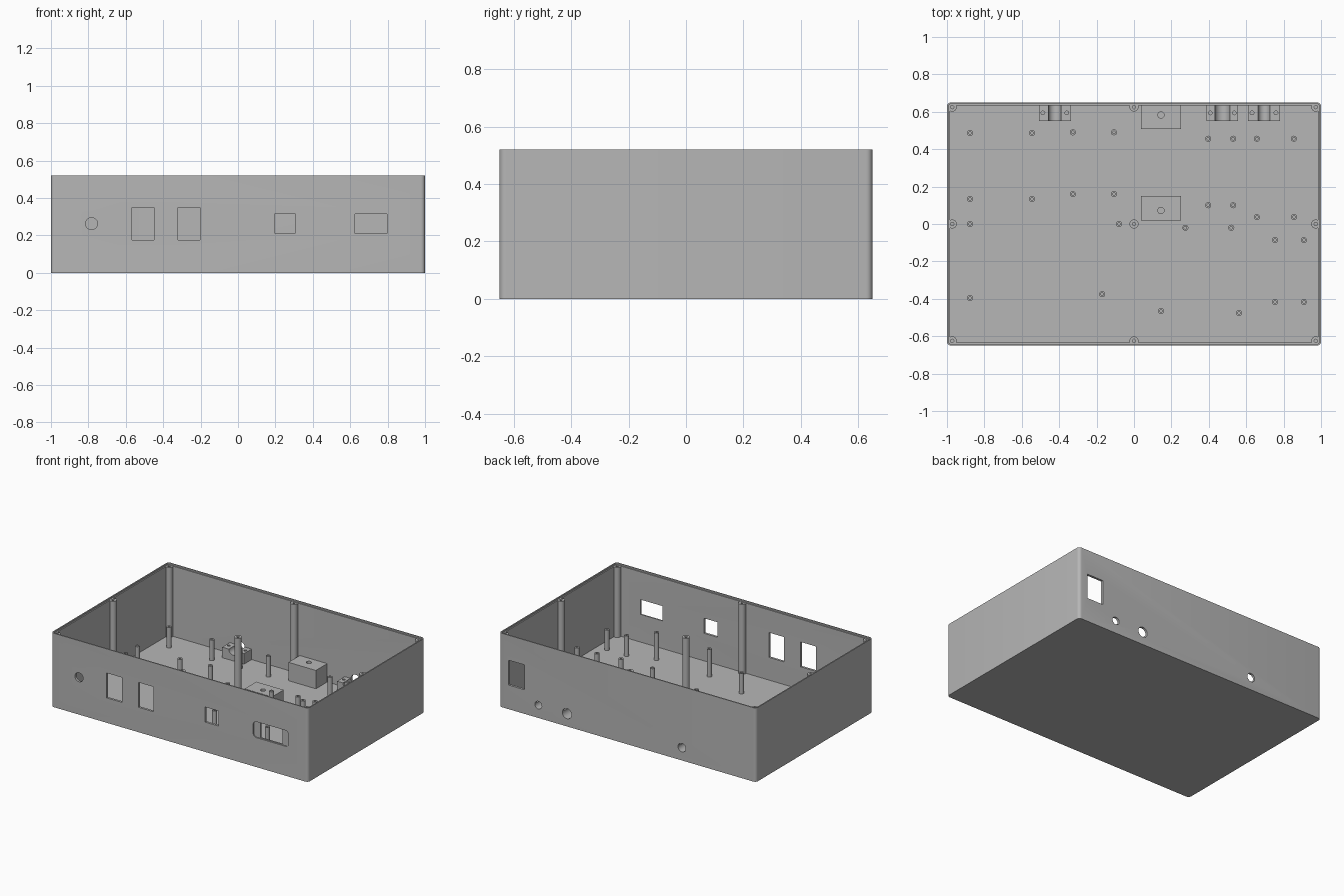
import bpy, bmesh, math
from mathutils import Matrix

cube = bpy.data.objects.get("Cube")
if cube:
    bpy.data.objects.remove(cube)

GREY = bpy.data.materials.new("plain_grey")
GREY.use_nodes = True
GREY.diffuse_color = (0.47, 0.47, 0.47, 1)
GREY.node_tree.nodes["Principled BSDF"].inputs["Base Color"].default_value = GREY.diffuse_color

HX, HY, HZ = 1.0, 0.65, 0.52      # case half width, half depth, height
WALL, FLOOR, LEDGE = 0.016, 0.016, 0.51


def circle(r, z, n=24):
    return [(r * math.cos(2 * math.pi * i / n), r * math.sin(2 * math.pi * i / n), z) for i in range(n)]


def rounded(hx, hy, r, z, n=6):
    """Rounded rectangle outline."""
    pts = []
    for k, (sx, sy) in enumerate([(1, 1), (-1, 1), (-1, -1), (1, -1)]):
        for i in range(n + 1):
            a = math.pi / 2 * (k + i / n)
            pts.append((sx * (hx - r) + r * math.cos(a), sy * (hy - r) + r * math.sin(a), z))
    return pts


def rect(hx, hy, z):
    return [(hx, hy, z), (-hx, hy, z), (-hx, -hy, z), (hx, -hy, z)]


def loft(name, rings, loc=(0, 0, 0), upright=False):
    """Skin a stack of outlines, closed at both ends."""
    bm = bmesh.new()
    loops = [[bm.verts.new(p) for p in ring] for ring in rings]
    for a, b in zip(loops, loops[1:]):
        for i in range(len(a)):
            j = (i + 1) % len(a)
            bm.faces.new((a[i], a[j], b[j], b[i]))
    bm.faces.new(loops[0][::-1])
    bm.faces.new(loops[-1])
    if upright:
        bm.transform(Matrix.Rotation(math.pi / 2, 4, "X"))
    bm.transform(Matrix.Translation(loc))
    bmesh.ops.recalc_face_normals(bm, faces=bm.faces)
    mesh = bpy.data.meshes.new(name)
    bm.to_mesh(mesh)
    bm.free()
    obj = bpy.data.objects.new(name, mesh)
    bpy.context.scene.collection.objects.link(obj)
    mesh.materials.append(GREY)
    return finish(obj)


def finish(obj):
    obj.data.shade_smooth()
    obj.data.set_sharp_from_angle(angle=math.radians(35))
    return obj


def cut(obj, cutters):
    """Subtract the cutters, then discard them."""
    for c in cutters:
        c.hide_render = True
        mod = obj.modifiers.new("cut", "BOOLEAN")
        mod.operation, mod.solver, mod.object = "DIFFERENCE", "EXACT", c
    graph = bpy.context.evaluated_depsgraph_get()
    mesh = bpy.data.meshes.new_from_object(obj.evaluated_get(graph))
    obj.modifiers.clear()
    obj.data = mesh
    for c in cutters:
        bpy.data.objects.remove(c)
    return finish(obj)


def opening(x, y, z, outline, depth=0.1):
    """Cutter running along y through a wall."""
    return loft("opening_cutter", [outline(-depth / 2), outline(depth / 2)], (x, y, z), upright=True)


def post(name, x, y, r, bore, top, depth):
    z0 = FLOOR / 2
    return loft(name, [circle(r, z0), circle(r, top), circle(bore, top), circle(bore, top - depth)], (x, y, 0))


# Open case with a stepped rim
case = loft("case", [
    rounded(HX, HY, 0.022, 0),
    rounded(HX, HY, 0.022, HZ),
    rounded(HX - WALL / 2, HY - WALL / 2, 0.014, HZ),
    rounded(HX - WALL / 2, HY - WALL / 2, 0.014, LEDGE),
    rounded(HX - WALL, HY - WALL, 0.006, LEDGE),
    rounded(HX - WALL, HY - WALL, 0.006, FLOOR)])

# Openings in the front and back walls
window = lambda z: rect(0.059, 0.0875, z)
jack_z = 0.09
jacks = [(-0.423, 0.030), (0.472, 0.036), (0.695, 0.027)]
cutters = [
    opening(-0.783, -HY, 0.263, lambda z: circle(0.032, z, 32)),
    opening(-0.508, -HY, 0.263, window),
    opening(-0.261, -HY, 0.263, window),
    opening(0.252, -HY, 0.263, lambda z: rect(0.053, 0.053, z)),
    opening(0.711, -HY, 0.263, lambda z: rounded(0.138, 0.056, 0.025, z), 0.016),
    opening(0.711, -HY, 0.263, lambda z: rect(0.086, 0.052, z)),
    opening(0.866, HY, 0.257, lambda z: rect(0.063, 0.0875, z)),
]
cutters += [opening(x, HY, jack_z, lambda z, r=r: circle(r, z, 32)) for x, r in jacks]
cut(case, cutters)

# Tall lid posts: corners, edge middles and centre
for x in (-0.972, 0, 0.972):
    for y in (-0.625, 0, 0.625):
        post("lid_post", x, y, 0.024, 0.009, LEDGE - 0.001, 0.12)

# Board standoffs, grouped by board
boards = [
    ((-0.877, -0.545), (0.487, 0.134)),
    ((-0.327, -0.107), (0.49, 0.16)),
    ((0.397, 0.53), (0.456, 0.10)),
    ((0.657, 0.855), (0.456, 0.037)),
    ((0.754, 0.908), (-0.086, -0.417)),
]
spots = [(x, y) for xs, ys in boards for x in xs for y in ys]
spots += [(-0.877, 0), (-0.08, 0), (-0.877, -0.396), (-0.17, -0.375)]
for x, y in spots:
    post("standoff", x, y, 0.016, 0.007, 0.16, 0.08)
for x, y in [(0.275, -0.02), (0.52, -0.02), (0.144, -0.465), (0.562, -0.476)]:
    post("tall_standoff", x, y, 0.016, 0.007, 0.21, 0.08)


# Solid mounting blocks with a screw hole
def block(y0, y1, hole_y):
    hx, hy, top = 0.107, (y1 - y0) / 2, 0.145
    obj = loft("mounting_block", [rect(hx, hy, FLOOR / 2), rect(hx, hy, top)], (0.144, (y0 + y1) / 2, 0))
    cut(obj, [loft("screw_cutter", [circle(0.017, 0.06), circle(0.017, 0.2)], (0.144, hole_y, 0))])


block(0.508, HY - WALL / 2, 0.583)
block(0.02, 0.15, 0.072)

# Cradles with a round trough behind each jack hole
for x, r in jacks:
    hx, y0, y1 = 0.085, 0.55, HY - WALL / 2
    r += 0.004
    arc = [(-r * math.cos(math.pi * i / 16), -r * math.sin(math.pi * i / 16)) for i in range(17)]
    base = FLOOR / 2 - jack_z
    profile = [(-hx, base), (-hx, 0)] + arc + [(hx, 0), (hx, base)]
    cradle = loft("jack_cradle", [[(px, pz, d) for px, pz in profile] for d in (-y1, -y0)],
                  (x, 0, jack_z), upright=True)
    cut(cradle, [loft("screw_cutter", [circle(0.01, 0.03, 16), circle(0.01, 0.2, 16)],
                      (x + s * 0.064, 0.594, 0)) for s in (-1, 1)])
